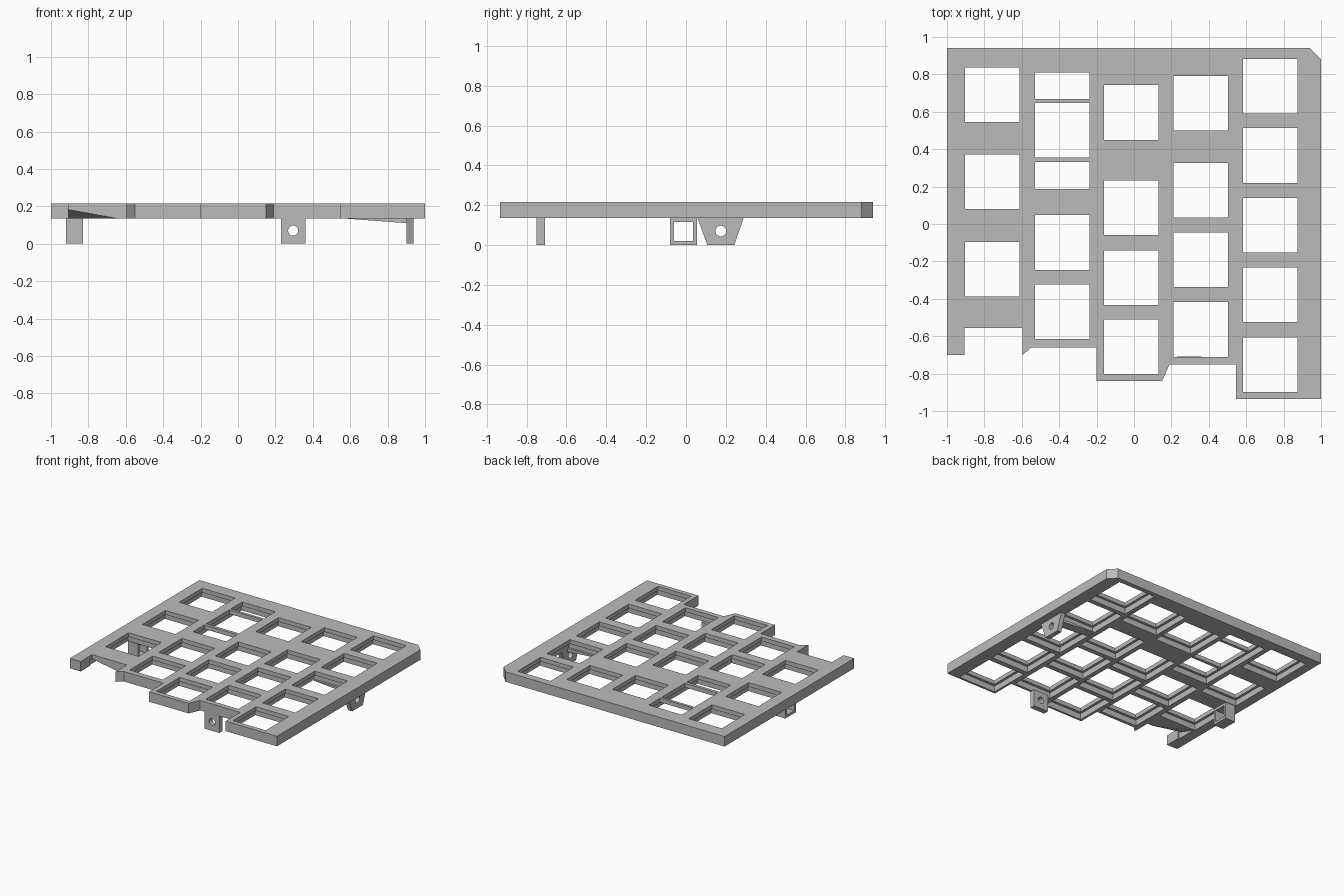
import bpy
import bmesh
import math
from mathutils import Vector, Matrix

cube = bpy.data.objects.get("Cube")
if cube:
    bpy.data.objects.remove(cube, do_unlink=True)

grey = bpy.data.materials.new("plain grey")
grey.use_nodes = True
colour = (0.5, 0.5, 0.5, 1)
grey.diffuse_color = colour
grey.node_tree.nodes["Principled BSDF"].inputs["Base Color"].default_value = colour

TOP, BOTTOM, LEDGE = 0.215, 0.135, 0.182


def finish(name, bm):
    bmesh.ops.recalc_face_normals(bm, faces=bm.faces)
    mesh = bpy.data.meshes.new(name)
    bm.to_mesh(mesh)
    bm.free()
    mesh.materials.append(grey)
    obj = bpy.data.objects.new(name, mesh)
    bpy.context.collection.objects.link(obj)
    return obj


def prism(name, points, shift):
    """Extrude a flat outline of 3D points along a vector."""
    bm = bmesh.new()
    face = bm.faces.new([bm.verts.new(p) for p in points])
    made = bmesh.ops.extrude_face_region(bm, geom=[face])["geom"]
    verts = [v for v in made if isinstance(v, bmesh.types.BMVert)]
    bmesh.ops.translate(bm, verts=verts, vec=shift)
    return finish(name, bm)


def boxes(name, spans):
    """One mesh of separate boxes, each given by low and high corners."""
    bm = bmesh.new()
    for low, high in spans:
        low, high = Vector(low), Vector(high)
        size = Matrix.Diagonal((*(high - low), 1))
        bmesh.ops.create_cube(bm, size=1, matrix=Matrix.Translation((low + high) / 2) @ size)
    return finish(name, bm)


def rod(name, centre, axis, radius=0.027):
    bm = bmesh.new()
    turn = Vector(axis).to_track_quat("Z", "Y").to_matrix().to_4x4()
    bmesh.ops.create_cone(bm, cap_ends=True, segments=32, radius1=radius, radius2=radius,
                          depth=0.2, matrix=Matrix.Translation(centre) @ turn)
    return finish(name, bm)


def cut(target, cutter):
    cutter.hide_render = True
    mod = target.modifiers.new("cut", "BOOLEAN")
    mod.operation, mod.solver, mod.object = "DIFFERENCE", "EXACT", cutter
    bpy.context.view_layer.objects.active = target
    bpy.ops.object.modifier_apply(modifier=mod.name)
    bpy.data.objects.remove(cutter, do_unlink=True)


# Plate with stepped front edge
outline = [(-1, .94), (.94, .94), (1, .88), (1, -.935), (.545, -.935), (.545, -.75),
           (.19, -.75), (.15, -.84), (-.2, -.84), (-.2, -.66), (-.55, -.66), (-.595, -.7),
           (-.595, -.555), (-.905, -.555), (-.905, -.7), (-1, -.7)]
plate = prism("plate", [(x, y, BOTTOM) for x, y in outline], (0, 0, TOP - BOTTOM))

# Square openings: left edge of each column and front edge of each opening
SIZE = 0.292
columns = {-.903: [.545, .08, -.387], -.53: [.355, -.245, -.615],
           -.16: [.45, -.06, -.433, -.803], .21: [.5, .035, -.337, -.71],
           .583: [.59, .22, -.153, -.525, -.898]}
openings = [(x, y, x + SIZE, y + SIZE) for x, ys in columns.items() for y in ys]
slots = [(-.53, y, -.53 + SIZE, y + .143) for y in (.188, .668)]
cut(plate, boxes("opening_cutter", [((a, b, 0), (c, d, 1)) for a, b, c, d in openings + slots]))

# Wider recesses underneath; the long key shares one recess with its slots
RIM = 0.02
wide = [o for o in openings if o[:2] != (-.53, .355)] + [(-.53, .188, -.53 + SIZE, .811)]
cut(plate, boxes("recess_cutter", [((a - RIM, b - RIM, 0), (c + RIM, d + RIM, LEDGE))
                                   for a, b, c, d in wide]))

# Sloping relief under the front notch
bm = bmesh.new()
tips = [(-.915, -.58, .125), (-.54, -.58, .125), (-.915, -.38, .125), (-.915, -.58, .192)]
bmesh.ops.convex_hull(bm, input=[bm.verts.new(p) for p in tips])
cut(plate, finish("relief_cutter", bm))

# Front lug with a pin hole
JOIN = BOTTOM + 0.003
front_lug = boxes("front_lug", [((.23, -.75, 0), (.36, -.708, JOIN))])
cut(front_lug, rod("front_pin", (.295, -.73, .07), (0, 1, 0)))

# Tapered side lug with a pin hole
side = [(.057, JOIN), (.29, JOIN), (.243, 0), (.107, 0)]
side_lug = prism("left_side_lug", [(.9, y, z) for y, z in side], (.037, 0, 0))
cut(side_lug, rod("side_pin", (.92, .175, .07), (1, 0, 0)))

# Tapered rib bracing the side lug
prism("left_side_rib", [(.57, .142, JOIN), (.902, .142, JOIN), (.902, .142, .11),
                        (.57, .142, BOTTOM)], (0, .075, 0))

# Hollow square lug on the other side
loop_lug = boxes("right_side_loop", [((-.92, -.08, 0), (-.83, .055, JOIN))])
cut(loop_lug, boxes("loop_cutter", [((-1, -.06, .02), (-.7, .035, .115))]))
